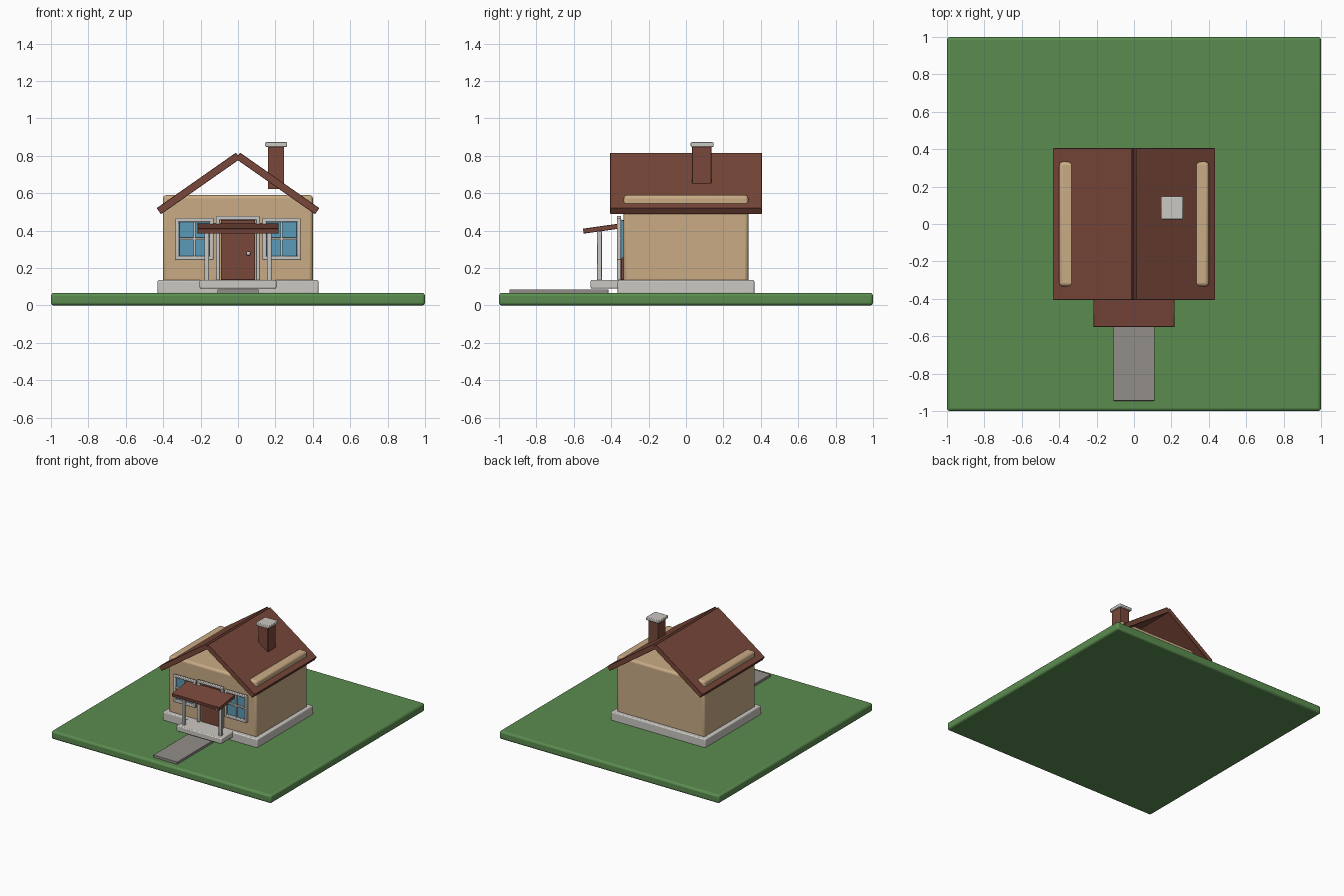
import bpy, math
from mathutils import Vector

if "Cube" in bpy.data.objects:
    bpy.data.objects.remove(bpy.data.objects["Cube"])


def material(name, rgb):
    m = bpy.data.materials.new(name)
    m.diffuse_color = (*rgb, 1)
    m.use_nodes = True
    m.node_tree.nodes["Principled BSDF"].inputs["Base Color"].default_value = m.diffuse_color
    return m


GRASS = material("grass green", (0.105, 0.265, 0.08))
WALL = material("tan wall", (0.59, 0.41, 0.235))
ROOF = material("red brown", (0.19, 0.064, 0.042))
STONE = material("pale stone", (0.60, 0.58, 0.54))
TRIM = material("light trim", (0.58, 0.57, 0.54))
GLASS = material("window blue", (0.10, 0.33, 0.48))
PATH = material("path grey", (0.29, 0.27, 0.25))


def box(name, x, y, z, mat, bevel=0.0, segments=2):
    """Box spanning the given (low, high) ranges, with rounded edges."""
    bpy.ops.mesh.primitive_cube_add(size=1)
    ob = bpy.context.object
    ob.name = name
    ob.location = [(a + b) / 2 for a, b in (x, y, z)]
    ob.scale = [b - a for a, b in (x, y, z)]
    bpy.ops.object.transform_apply(location=False, rotation=False, scale=True)
    ob.data.materials.append(mat)
    if bevel:
        mod = ob.modifiers.new("rounded edges", "BEVEL")
        mod.width, mod.segments = bevel, segments
        bpy.ops.object.shade_smooth_by_angle(angle=math.radians(35))
    return ob


def frame(name, x, z, width, bottom=True):
    """Raised trim around an opening in the front wall."""
    y = (-0.369, -0.347)
    box(name + "_left", (x[0], x[0] + width), y, z, TRIM, 0.005)
    box(name + "_right", (x[1] - width, x[1]), y, z, TRIM, 0.005)
    box(name + "_top", x, y, (z[1] - width, z[1]), TRIM, 0.005)
    if bottom:
        box(name + "_bottom", x, y, (z[0], z[0] + width), TRIM, 0.005)


# Lawn, path and house body
box("lawn", (-1, 1), (-1, 1), (0, 0.067), GRASS, 0.016, 3)
box("path", (-0.11, 0.11), (-0.945, -0.415), (0.06, 0.086), PATH, 0.003)
box("foundation", (-0.43, 0.43), (-0.365, 0.365), (0.06, 0.136), STONE, 0.008)
box("walls", (-0.4, 0.4), (-0.333, 0.333), (0.12, 0.59), WALL, 0.018, 3)

# Main roof: two sloping slabs, open at the gable ends
pitch, length, thick = math.radians(35), 0.517, 0.04
for side, label in ((1, "right"), (-1, "left")):
    slab = box("roof_" + label, (-length / 2, length / 2), (-0.405, 0.405),
               (-thick / 2, thick / 2), ROOF, 0.002, 1)
    ridge = Vector((0.011, 0, 0.817))
    along = Vector((math.cos(pitch), 0, -math.sin(pitch)))
    down = Vector((-math.sin(pitch), 0, -math.cos(pitch)))
    centre = ridge + along * length / 2 + down * thick / 2
    slab.location = (side * centre.x, 0, centre.z)
    slab.rotation_euler.y = side * pitch

# Chimney
box("chimney", (0.16, 0.247), (0.033, 0.135), (0.622, 0.852), ROOF, 0.003)
box("chimney_cap", (0.145, 0.262), (0.025, 0.147), (0.848, 0.873), STONE, 0.005)

# Front door
box("door", (-0.092, 0.092), (-0.347, -0.328), (0.136, 0.457), ROOF, 0.003)
frame("door_frame", (-0.117, 0.117), (0.136, 0.479), 0.022, bottom=False)
bpy.ops.mesh.primitive_uv_sphere_add(segments=16, ring_count=8, radius=0.012,
                                     location=(0.056, -0.355, 0.278))
knob = bpy.context.object
knob.name = "door_knob"
knob.data.materials.append(TRIM)
bpy.ops.object.shade_smooth()

# Windows with crossed glazing bars
for side, label in ((1, "right"), (-1, "left")):
    c = side * 0.233
    name = "window_" + label
    box(name + "_glass", (c - 0.09, c + 0.09), (-0.345, -0.328), (0.255, 0.455), GLASS)
    frame(name + "_frame", (c - 0.102, c + 0.102), (0.243, 0.467), 0.021)
    bars = (-0.362, -0.342)
    box(name + "_upright_bar", (c - 0.006, c + 0.006), bars, (0.25, 0.46), TRIM, 0.002)
    box(name + "_cross_bar", (c - 0.095, c + 0.095), bars, (0.35, 0.362), TRIM, 0.002)

# Porch
box("porch_step", (-0.205, 0.205), (-0.51, -0.345), (0.09, 0.137), STONE, 0.007)
for side, label in ((1, "right"), (-1, "left")):
    c = side * 0.167
    box("porch_post_" + label, (c - 0.0125, c + 0.0125), (-0.475, -0.45),
        (0.13, 0.405), TRIM, 0.005)
awning = box("porch_roof", (-0.217, 0.217), (-0.55, -0.345), (0.398, 0.425), ROOF, 0.002, 1)
awning.rotation_euler.x = math.radians(8)
